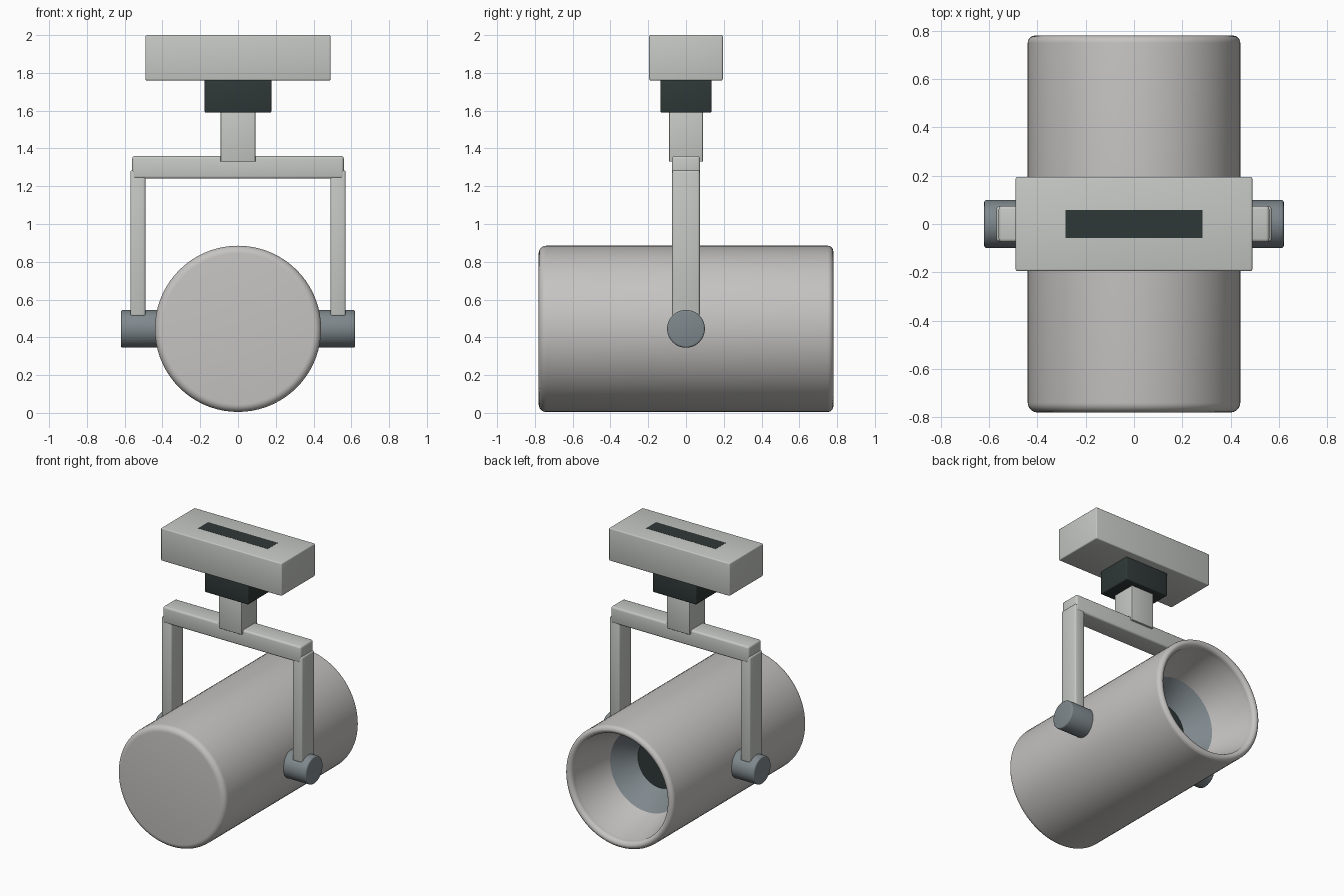
import bpy
import bmesh
from math import pi, sin, cos, radians
from mathutils import Matrix

old = bpy.data.objects.get("Cube")
if old:
    bpy.data.objects.remove(old, do_unlink=True)


def material(name, rgb):
    mat = bpy.data.materials.new(name)
    mat.use_nodes = True
    mat.diffuse_color = (*rgb, 1)
    node = next(n for n in mat.node_tree.nodes if n.type == 'BSDF_PRINCIPLED')
    node.inputs["Base Color"].default_value = (*rgb, 1)
    return mat


cool_white = material("cool white", (0.56, 0.58, 0.55))
warm_white = material("warm white", (0.56, 0.55, 0.535))
steel = material("steel grey", (0.21, 0.245, 0.265))
black = material("soft black", (0.028, 0.04, 0.038))


def finish(name, bm, mat):
    mesh = bpy.data.meshes.new(name)
    bm.to_mesh(mesh)
    bm.free()
    mesh.materials.append(mat)
    obj = bpy.data.objects.new(name, mesh)
    bpy.context.collection.objects.link(obj)
    return obj


def box(name, low, high, mat, bevel=0.0):
    """Box between two corners, with softly rounded edges."""
    bm = bmesh.new()
    bmesh.ops.create_cube(bm, size=1)
    for v in bm.verts:
        v.co = [l + (c + 0.5) * (h - l) for l, h, c in zip(low, high, v.co)]
    if bevel:
        bmesh.ops.bevel(bm, geom=bm.edges[:], offset=bevel, segments=3,
                        profile=0.5, affect='EDGES')
    obj = finish(name, bm, mat)
    obj.data.shade_smooth()
    obj.data.set_sharp_from_angle(angle=radians(35))
    return obj


def lathe(name, profile, mat, matrix, steps=72):
    """Turn (y, radius) points around the y axis."""
    bm = bmesh.new()
    rings = []
    for k in range(steps):
        a = 2 * pi * k / steps
        rings.append([bm.verts.new((r * cos(a), y, r * sin(a)))
                      for y, r in profile])
    for k in range(steps):
        p, q = rings[k], rings[(k + 1) % steps]
        for i in range(len(profile) - 1):
            bm.faces.new((p[i], p[i + 1], q[i + 1], q[i]))
    bmesh.ops.remove_doubles(bm, verts=bm.verts[:], dist=1e-5)
    bm.transform(matrix)
    obj = finish(name, bm, mat)
    obj.data.shade_smooth()
    obj.data.set_sharp_from_angle(angle=radians(35))
    return obj


def arc(y, r, radius, start, end, steps=6):
    """Rounded corner for a lathe profile."""
    angles = [radians(start + (end - start) * i / steps) for i in range(steps + 1)]
    return [(y + radius * cos(a), r + radius * sin(a)) for a in angles]


# Lamp housing: closed front, rounded open rim and tapering inner wall
AXIS = 0.445
on_axis = Matrix.Translation((0, 0, AXIS))
housing = [(-0.78, 0)] + arc(-0.74, 0.4, 0.04, 180, 90)
housing += arc(0.75, 0.41, 0.03, 90, 0) + arc(0.75, 0.415, 0.03, 0, -90)
housing += [(0.72, 0.385), (0.45, 0.30)]
lathe("lamp_housing", housing, warm_white, on_axis)

# Reflector funnel and dark lens deep inside the housing
lathe("reflector", [(0.45, 0.30), (0.30, 0.18)], steel, on_axis)
lathe("lens", [(0.30, 0.18), (0.30, 0)], black, on_axis)

# Pivot knobs and yoke arms on both sides
knob = [(0.42, 0), (0.42, 0.1)] + arc(0.61, 0.09, 0.01, 90, 0, 3) + [(0.62, 0)]
for side, label in ((1, "left"), (-1, "right")):
    turn = on_axis @ Matrix.Rotation(-side * pi / 2, 4, 'Z')
    lathe(label + "_pivot_knob", knob, steel, turn, 48)
    x0, x1 = sorted((side * 0.49, side * 0.57))
    box(label + "_yoke_arm", (x0, -0.073, 0.51), (x1, 0.073, 1.285),
        cool_white, 0.012)

# Yoke bar, stem, swivel block and ceiling adapter
box("yoke_bar", (-0.56, -0.075, 1.24), (0.56, 0.075, 1.36), cool_white, 0.014)
box("stem", (-0.092, -0.09, 1.33), (0.092, 0.09, 1.60), cool_white, 0.004)
box("swivel_block", (-0.177, -0.135, 1.59), (0.177, 0.135, 1.765), black, 0.008)
box("track_adapter", (-0.49, -0.195, 1.76), (0.49, 0.195, 2.0), cool_white, 0.008)

# Thin contact strip on top of the adapter
box("contact_strip", (-0.283, -0.058, 1.996), (0.283, 0.058, 2.001), black)
